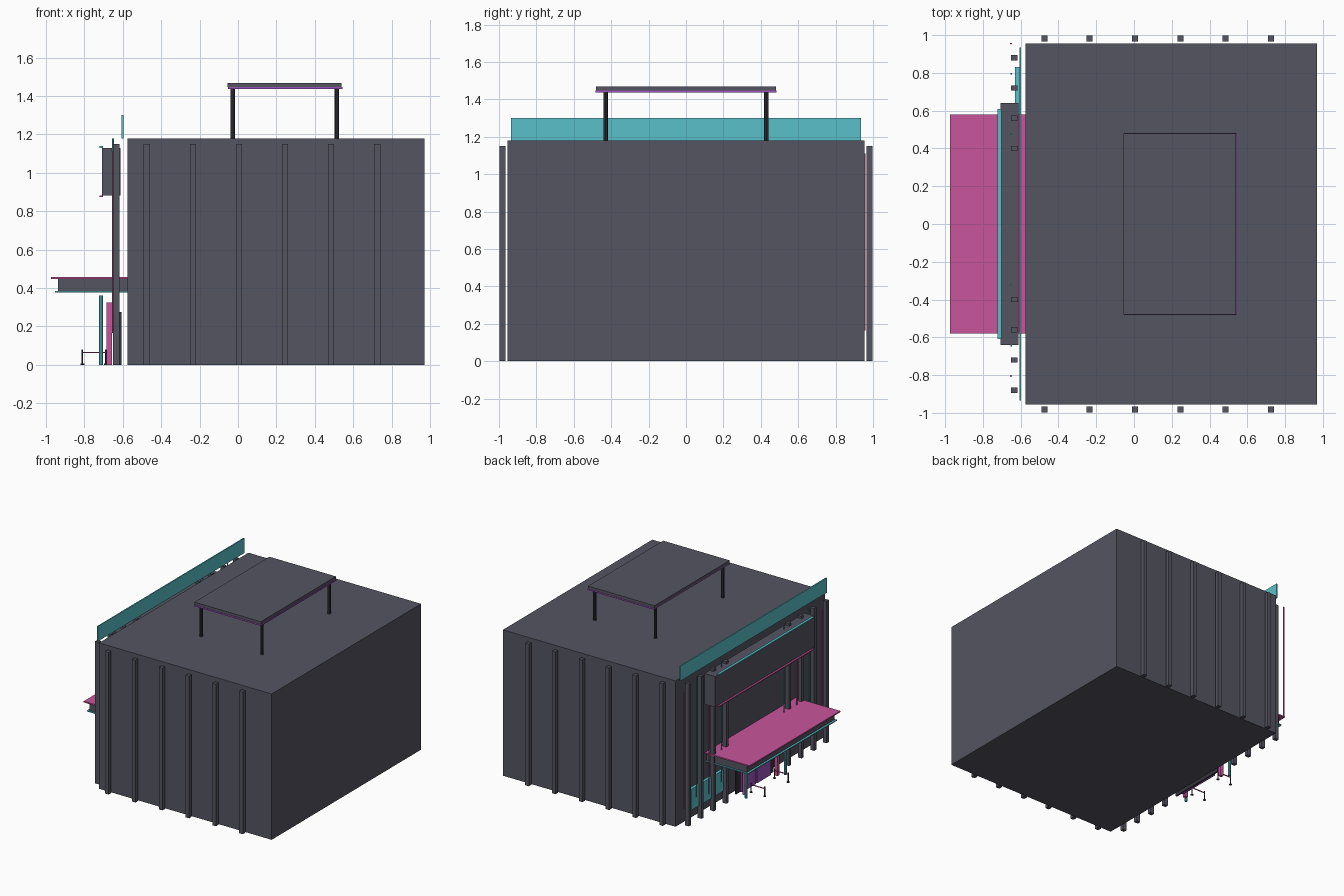
import bpy
import bmesh
from mathutils import Vector

cube = bpy.data.objects.get("Cube")
if cube:
    bpy.data.objects.remove(cube, do_unlink=True)


def material(name, rgb):
    m = bpy.data.materials.new(name)
    m.use_nodes = True
    m.diffuse_color = (*rgb, 1)
    m.node_tree.nodes["Principled BSDF"].inputs["Base Color"].default_value = (*rgb, 1)
    return m


SLATE = material("slate", (0.09, 0.09, 0.12))
BLACK = material("black metal", (0.035, 0.035, 0.045))
TEAL = material("teal", (0.1, 0.53, 0.58))
PINK = material("magenta", (0.58, 0.09, 0.33))
PURPLE = material("purple", (0.34, 0.09, 0.5))


def finish(name, bm, mat):
    mesh = bpy.data.meshes.new(name)
    bm.to_mesh(mesh)
    bm.free()
    mesh.materials.append(mat)
    ob = bpy.data.objects.new(name, mesh)
    bpy.context.collection.objects.link(ob)
    return ob


def box(name, xs, ys, zs, mat):
    """Box spanning the given x, y and z ranges."""
    bm = bmesh.new()
    bmesh.ops.create_cube(bm, size=1)
    for v in bm.verts:
        v.co = Vector([lo + (c + 0.5) * (hi - lo) for c, (lo, hi) in zip(v.co, (xs, ys, zs))])
    return finish(name, bm, mat)


def rod(name, x, y, zs, r, mat, sides=8):
    """Upright round rod."""
    bm = bmesh.new()
    bmesh.ops.create_cone(bm, cap_ends=True, segments=sides, radius1=r, radius2=r, depth=zs[1] - zs[0])
    bmesh.ops.translate(bm, vec=(x, y, sum(zs) / 2), verts=bm.verts)
    return finish(name, bm, mat)


def around(c, half):
    return (c - half, c + half)


# Main hall
box("main_hall", (-0.575, 0.97), (-0.955, 0.955), (0, 1.18), SLATE)

# Side fins
for i in range(6):
    for side in (-1, 1):
        box("side_fin", around(-0.475 + 0.24 * i, 0.016), around(side * 0.981, 0.016), (0, 1.15), SLATE)

# Rooftop shelter
box("shelter_roof", (-0.055, 0.54), (-0.48, 0.48), (1.446, 1.468), SLATE)
box("shelter_trim", (-0.052, 0.545), (-0.483, 0.483), (1.436, 1.446), PURPLE)
for x in (-0.027, 0.515):
    for y in (-0.43, 0.43):
        rod("shelter_post", x, y, (1.18, 1.437), 0.012, BLACK)

# Parapet band over the entrance side
box("parapet_band", (-0.606, -0.597), (-0.935, 0.935), (1.18, 1.30), TEAL)

# Entrance side fins
for y in (0.40, 0.56, 0.72, 0.88):
    for side in (-1, 1):
        box("entrance_fin", (-0.652, -0.618), around(side * y, 0.014), (0, 1.15), SLATE)

# Light tubes between the fins
for y in (0.955, 0.635, -0.485, -0.805):
    rod("magenta_tube", -0.651, y, (0.165, 1.11), 0.005, PINK)
for y in (0.795, 0.475, -0.325, -0.645):
    rod("teal_tube", -0.65, y, (0.20, 1.18), 0.005, TEAL)

# Display board
box("display_board", (-0.708, -0.612), (-0.64, 0.64), (0.882, 1.13), SLATE)
box("board_top_trim", (-0.722, -0.702), (-0.608, 0.608), (1.13, 1.14), TEAL)
box("board_bottom_trim", (-0.722, -0.702), (-0.608, 0.608), (0.875, 0.883), PINK)

# Entrance canopy
box("canopy_top", (-0.975, -0.575), (-0.58, 0.58), (0.448, 0.458), PINK)
box("canopy_body", (-0.937, -0.575), (-0.56, 0.56), (0.385, 0.448), SLATE)
box("canopy_underside", (-0.953, -0.575), (-0.57, 0.57), (0.377, 0.385), TEAL)

# Doors with their frames
box("door_surround", (-0.617, -0.606), (-0.24, 0.24), (0, 0.275), BLACK)
for side in (-1, 1):
    box("door_leaf", (-0.632, -0.617), around(side * 0.095, 0.09), (0, 0.265), PURPLE)
    box("inner_door_post", (-0.684, -0.656), around(side * 0.205, 0.012), (0, 0.325), PINK)
    rod("outer_door_post", -0.714, side * 0.25, (0, 0.36), 0.011, TEAL)

# Ticket window
box("ticket_window", (-0.63, -0.606), (0.42, 0.83), (0.1, 0.27), TEAL)

# Rope barriers
for side in (-1, 1):
    for x in (-0.81, -0.688):
        rod("barrier_base", x, side * 0.15, (0, 0.006), 0.011, BLACK)
        rod("barrier_post", x, side * 0.15, (0.006, 0.08), 0.004, BLACK)
    box("barrier_rope", (-0.81, -0.688), around(side * 0.15, 0.003), (0.061, 0.067), PINK)
